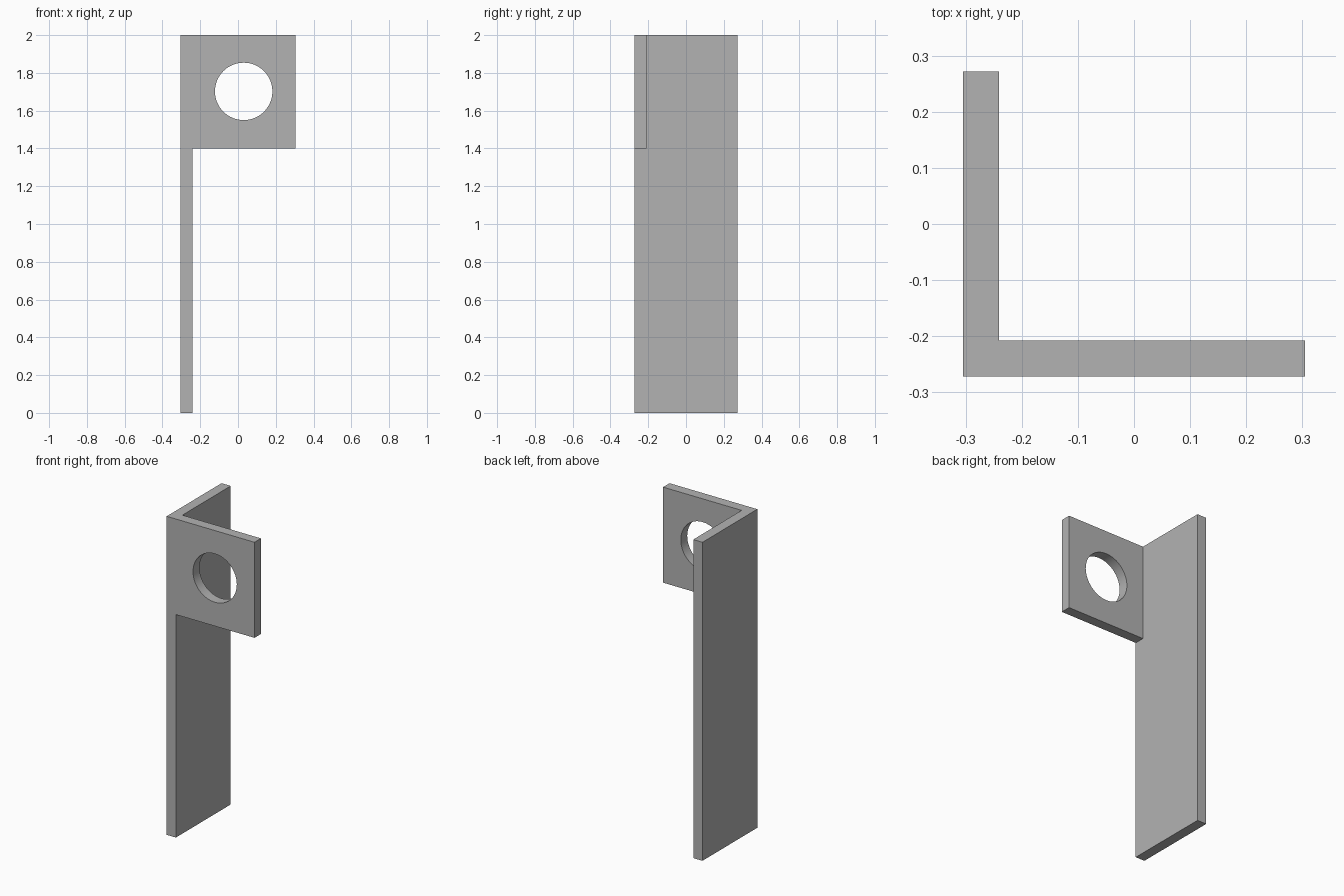
import bpy, bmesh, math

cube = bpy.data.objects.get("Cube")
if cube:
    bpy.data.objects.remove(cube, do_unlink=True)

# Overall sizes
X, Y, TOP = 0.305, 0.272, 2.0
THICK, TAB_BOTTOM = 0.064, 1.4
INNER = -X + THICK

grey = bpy.data.materials.new("plain_grey")
grey.use_nodes = True
colour = (0.45, 0.45, 0.45, 1)
grey.diffuse_color = colour
grey.node_tree.nodes["Principled BSDF"].inputs["Base Color"].default_value = colour


def extrude_back(bm, faces, depth):
    """Extrude faces towards +y and return the new back faces."""
    geom = bmesh.ops.extrude_face_region(bm, geom=faces)["geom"]
    verts = [g for g in geom if isinstance(g, bmesh.types.BMVert)]
    bmesh.ops.translate(bm, verts=verts, vec=(0, depth, 0))
    return [g for g in geom if isinstance(g, bmesh.types.BMFace)]


# Front profile: upright strip and square tab sharing one edge
bm = bmesh.new()
outline = [(-X, 0), (INNER, 0), (INNER, TAB_BOTTOM), (INNER, TOP), (-X, TOP),
           (X, TAB_BOTTOM), (X, TOP)]
v = [bm.verts.new((x, -Y, z)) for x, z in outline]
front = [bm.faces.new(v[:5]), bm.faces.new((v[2], v[5], v[6], v[3]))]

# Thicken both, then carry the strip on to form the side plate
backs = extrude_back(bm, front, THICK)
strip = min(backs, key=lambda f: f.calc_center_median().x)
extrude_back(bm, [strip], 2 * Y - THICK)
# The extrusions leave the source faces in place only where they are outside
inside = [f for f in bm.faces if abs(f.normal.y) > 0.9 and f is not None
          and abs(f.calc_center_median().y + Y - THICK) < 1e-4
          and f.calc_center_median().x < INNER]
if inside:
    bmesh.ops.delete(bm, geom=inside, context="FACES_ONLY")
bmesh.ops.dissolve_limit(bm, angle_limit=0.01, verts=bm.verts, edges=bm.edges)
bmesh.ops.recalc_face_normals(bm, faces=bm.faces)
mesh = bpy.data.meshes.new("angle_bracket")
bm.to_mesh(mesh)
bm.free()
mesh.materials.append(grey)
bracket = bpy.data.objects.new("angle_bracket", mesh)
bpy.context.collection.objects.link(bracket)

# Round hole through the tab
bpy.ops.mesh.primitive_cylinder_add(vertices=64, radius=0.152, depth=0.2,
                                    location=(0.03, -Y + THICK / 2, 1.702),
                                    rotation=(math.pi / 2, 0, 0))
cutter = bpy.context.object
cutter.name = "hole_cutter"
cutter.hide_render = True
cutter.data.materials.append(grey)
hole = bracket.modifiers.new("hole", "BOOLEAN")
hole.operation = "DIFFERENCE"
hole.solver = "EXACT"
hole.object = cutter

bpy.ops.object.select_all(action="DESELECT")
bracket.select_set(True)
bpy.context.view_layer.objects.active = bracket
bpy.ops.object.modifier_apply(modifier=hole.name)
bpy.data.objects.remove(cutter, do_unlink=True)
bpy.ops.object.shade_smooth_by_angle(angle=math.radians(30))
